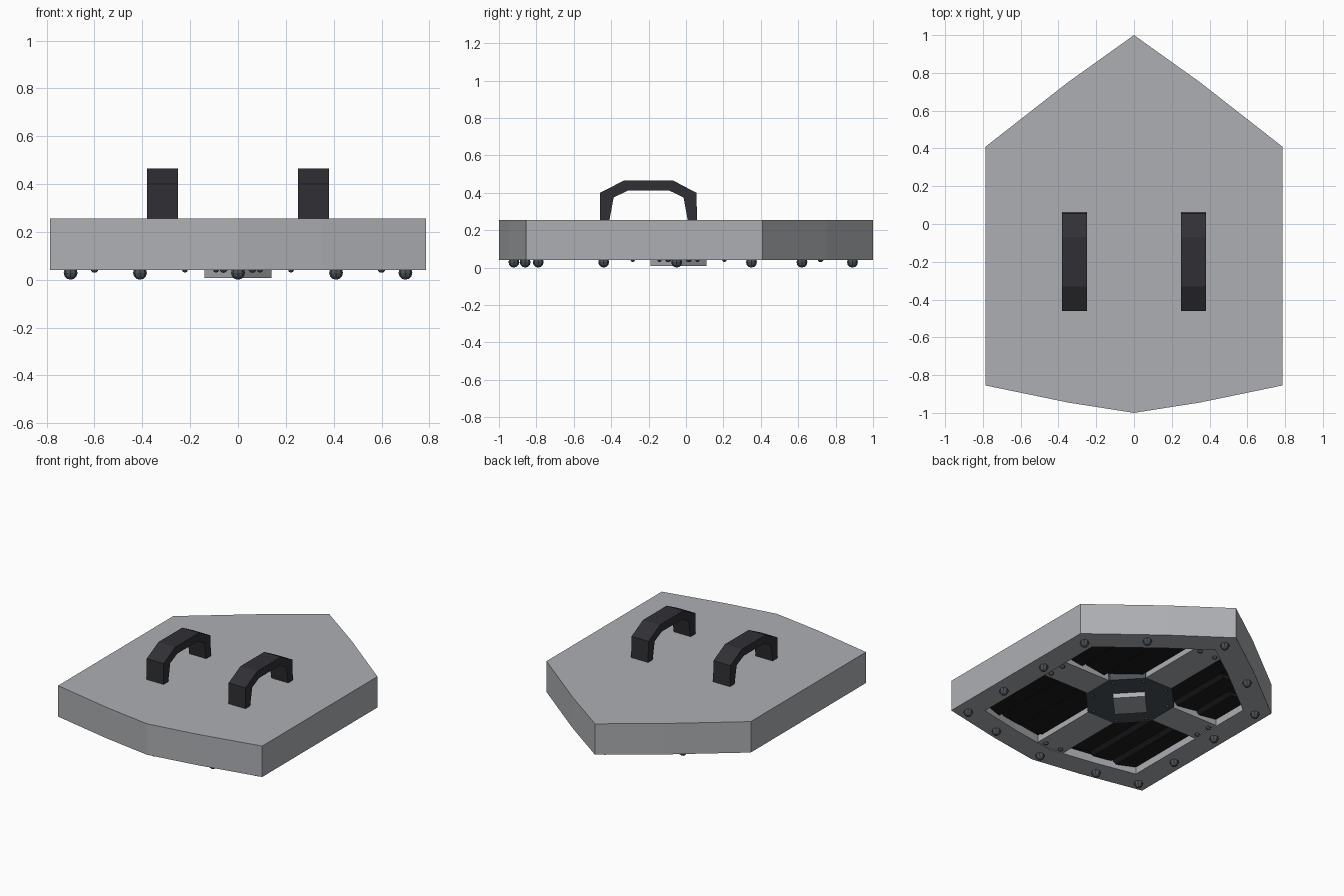
import bpy, bmesh, math
from mathutils import Matrix, Vector

if "Cube" in bpy.data.objects:
    bpy.data.objects.remove(bpy.data.objects["Cube"])

CY = -0.04  # centre of the cross brace


def material(name, rgb):
    m = bpy.data.materials.new(name)
    m.diffuse_color = (*rgb, 1)
    m.use_nodes = True
    m.node_tree.nodes["Principled BSDF"].inputs["Base Color"].default_value = m.diffuse_color
    return m


BLACK = material("black", (0.012, 0.012, 0.014))
GRIP = material("grip", (0.03, 0.03, 0.036))
STEEL = material("dark_steel", (0.07, 0.085, 0.1))
GREY = material("grey", (0.42, 0.43, 0.45))


def finish(bm, name, *mats):
    bmesh.ops.recalc_face_normals(bm, faces=bm.faces)
    me = bpy.data.meshes.new(name)
    bm.to_mesh(me)
    bm.free()
    ob = bpy.data.objects.new(name, me)
    bpy.context.collection.objects.link(ob)
    for m in mats:
        me.materials.append(m)
    return ob


def prism(bm, pts, offset):
    """Extrude a closed 3D polygon by offset; returns its first cap."""
    off = Vector(offset)
    a = [bm.verts.new(p) for p in pts]
    b = [bm.verts.new(Vector(p) + off) for p in pts]
    cap = bm.faces.new(a)
    bm.faces.new(b[::-1])
    for i in range(len(a)):
        j = (i + 1) % len(a)
        bm.faces.new((a[j], a[i], b[i], b[j]))
    return cap


def both(pts):
    """Mirror right-side points that sit off the centre line."""
    return [(s * x, y) for x, y in pts for s in ((1, -1) if x else (1,))]


# Shield body: thick slab with a recessed face on the underside
right = [(0, 1), (0.35, 0.75), (0.785, 0.41), (0.785, -0.855), (0.35, -0.945), (0, -1)]
outline = right + [(-x, y) for x, y in right[-2:0:-1]]
bm = bmesh.new()
cap = prism(bm, [(x, y, 0.04) for x, y in outline], (0, 0, 0.215))
bmesh.ops.recalc_face_normals(bm, faces=bm.faces)
bmesh.ops.inset_region(bm, faces=[cap], thickness=0.165, use_even_offset=True)
bmesh.ops.inset_region(bm, faces=[cap], thickness=0.001, use_even_offset=True)
for v in cap.verts:
    v.co.z = 0.095
cap.material_index = 1
finish(bm, "shield_body", GREY, BLACK)

# Recessed slats, wedge-shaped, with ends buried in the rim
bm = bmesh.new()
for s in (1, -1):
    for x in (0.09, 0.27, 0.45):
        lo, hi = -0.76, 0.80 - 0.77 * (x + 0.09)
        tri = [(x, lo, 0.098), (x + 0.03, lo, 0.07), (x + 0.18, lo, 0.09), (x + 0.18, lo, 0.098)]
        prism(bm, [(s * p[0], p[1], p[2]) for p in tri], (0, hi - lo, 0))
finish(bm, "recessed_slats", BLACK)

# Cross braces
bm = bmesh.new()
w = 0.105
prism(bm, [(-w, -0.85, 0.045), (w, -0.85, 0.045), (w, 0.76, 0.045), (0, 0.85, 0.045), (-w, 0.76, 0.045)], (0, 0, 0.055))
finish(bm, "long_brace", GREY)
bm = bmesh.new()
prism(bm, [(-0.65, CY - w, 0.046), (0.65, CY - w, 0.046), (0.65, CY + w, 0.046), (-0.65, CY + w, 0.046)], (0, 0, 0.054))
finish(bm, "cross_brace", GREY)

# Octagonal centre plate and diamond boss
octagon = [(math.cos(a), math.sin(a)) for a in (math.pi / 8 + i * math.pi / 4 for i in range(8))]
bm = bmesh.new()
prism(bm, [(0.285 * x, CY + 0.305 * y, 0.041) for x, y in octagon], (0, 0, 0.058))
finish(bm, "centre_plate", STEEL)
bm = bmesh.new()
prism(bm, [(0.14, CY, 0.008), (0, CY + 0.15, 0.008), (-0.14, CY, 0.008), (0, CY - 0.15, 0.008)], (0, 0, 0.04))
finish(bm, "diamond_boss", GREY)


# Round-headed bolts
def bolts(name, spots, r, z):
    bm = bmesh.new()
    for x, y in spots:
        bmesh.ops.create_uvsphere(bm, u_segments=8, v_segments=6, radius=r,
                                  matrix=Matrix.Translation((x, y, z)))
    finish(bm, name, STEEL)


bolts("rim_bolts", both([(0, 0.89), (0.41, 0.62), (0.70, 0.35), (0.70, -0.05),
                         (0.70, -0.44), (0.70, -0.79), (0.41, -0.86), (0, -0.92)]), 0.029, 0.029)
bolts("brace_bolts", both([(0.06, 0.72), (0.06, -0.79), (0.6, 0.015), (0.6, -0.095)]), 0.017, 0.046)
bolts("plate_bolts", [(0.24 * x, CY + 0.265 * y) for x, y in octagon], 0.012, 0.042)

# Arched grips on the back
arch = [(-0.46, 0.25), (-0.46, 0.40), (-0.33, 0.466), (-0.07, 0.466), (0.055, 0.40), (0.06, 0.25),
        (0.01, 0.25), (-0.013, 0.375), (-0.09, 0.412), (-0.31, 0.412), (-0.387, 0.375), (-0.41, 0.25)]
for side, x in (("right", 0.25), ("left", -0.38)):
    bm = bmesh.new()
    prism(bm, [(x, y, z) for y, z in arch], (0.13, 0, 0))
    finish(bm, side + "_grip", GRIP)
